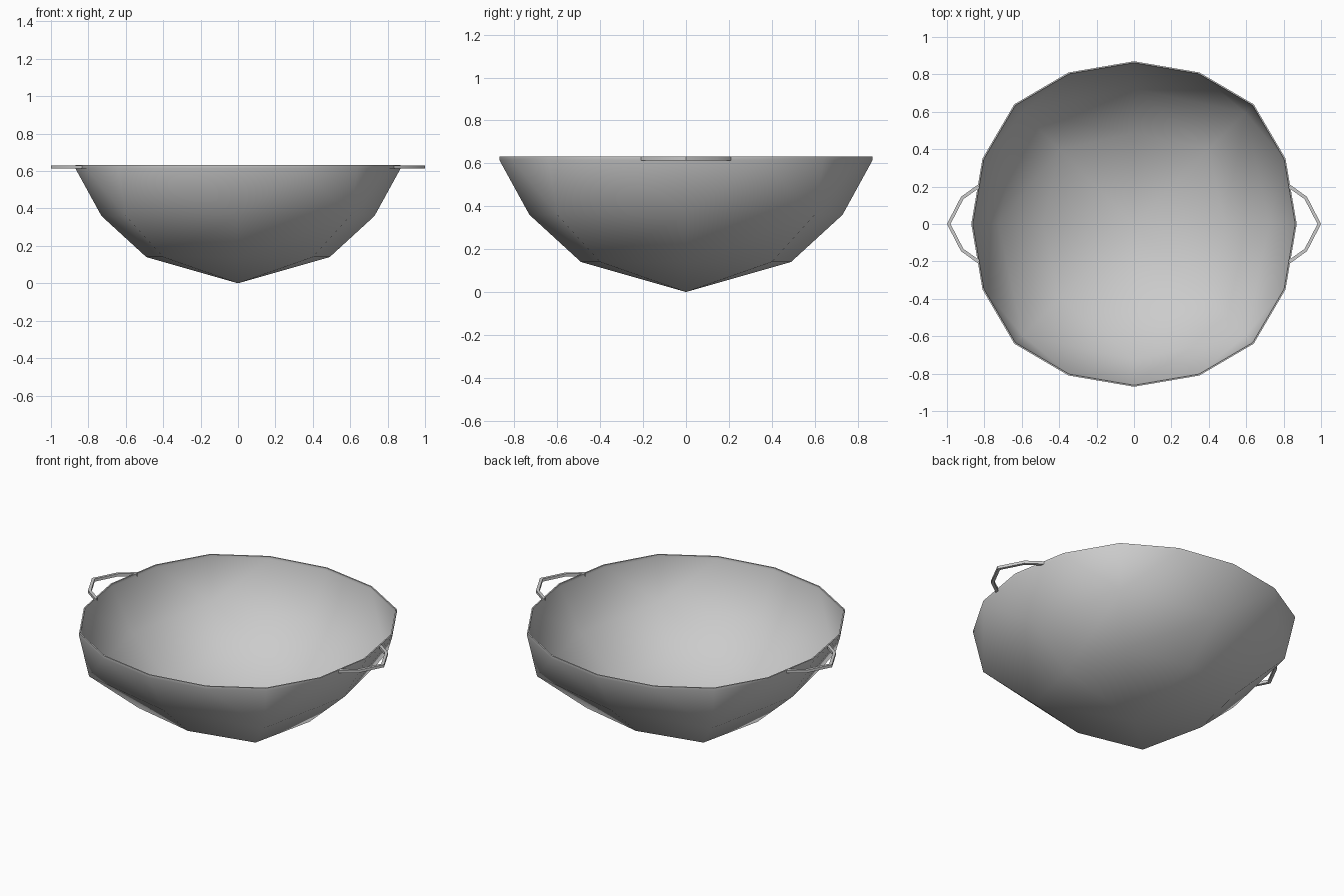
import bpy
import bmesh
from math import radians

cube = bpy.data.objects.get("Cube")
if cube:
    bpy.data.objects.remove(cube, do_unlink=True)

steel = bpy.data.materials.new("steel_grey")
steel.use_nodes = True
colour = (0.6, 0.6, 0.6, 1)
steel.diffuse_color = colour
steel.node_tree.nodes["Principled BSDF"].inputs["Base Color"].default_value = colour


def make_object(name, bm):
    mesh = bpy.data.meshes.new(name)
    bm.to_mesh(mesh)
    bm.free()
    mesh.materials.append(steel)
    obj = bpy.data.objects.new(name, mesh)
    bpy.context.collection.objects.link(obj)
    return obj


def select_only(obj):
    bpy.ops.object.select_all(action="DESELECT")
    obj.select_set(True)
    bpy.context.view_layer.objects.active = obj


def ring(bm, quarter, z):
    """Repeat the points of one quarter around the z axis."""
    verts = []
    for turn in range(4):
        for x, y in quarter:
            for _ in range(turn):
                x, y = -y, x
            verts.append(bm.verts.new((x, y, z)))
    return verts


def bridge(bm, low, high):
    n = len(low)
    for i in range(n):
        j = (i + 1) % n
        bm.faces.new((low[i], low[j], high[j], high[i]))


# Bowl: squarish rings widening from a pointed base
bm = bmesh.new()
tip = bm.verts.new((0, 0, 0))
base = ring(bm, [(0.49, 0), (0.4, 0.4)], 0.14)
belly = ring(bm, [(0.73, 0), (0.6, 0.6)], 0.36)
rim = [(0.87, 0), (0.81, 0.35), (0.64, 0.64), (0.35, 0.81)]
rim_low = ring(bm, rim, 0.615)
rim_top = ring(bm, rim, 0.632)
for i in range(8):
    bm.faces.new((tip, base[(i + 1) % 8], base[i]))
bridge(bm, base, belly)
# Each belly edge meets two rim edges
for i in range(8):
    a, b = belly[i], belly[(i + 1) % 8]
    r0, r1, r2 = (rim_low[(2 * i + k) % 16] for k in range(3))
    bm.faces.new((a, r1, r0))
    bm.faces.new((a, b, r1))
    bm.faces.new((b, r2, r1))
bridge(bm, rim_low, rim_top)
bowl = make_object("bowl", bm)
select_only(bowl)
wall = bowl.modifiers.new("wall", "SOLIDIFY")
wall.thickness = 0.008
wall.offset = -1
bpy.ops.object.modifier_apply(modifier="wall")
bpy.ops.object.shade_smooth_by_angle(angle=radians(60))

# Handles: thin bent bars, one on each side
outer = [(0.835, -0.21), (0.925, -0.145), (1.0, 0), (0.925, 0.145), (0.835, 0.21)]
inner = [(0.825, -0.195), (0.912, -0.133), (0.981, 0), (0.912, 0.133), (0.825, 0.195)]
for name, side in (("left_handle", 1), ("right_handle", -1)):
    bm = bmesh.new()
    loops = []
    for (ox, oy), (ix, iy) in zip(outer, inner):
        section = [(ox, oy, 0.614), (ox, oy, 0.631), (ix, iy, 0.631), (ix, iy, 0.614)]
        loops.append([bm.verts.new((side * x, y, z)) for x, y, z in section])
    for low, high in zip(loops, loops[1:]):
        bridge(bm, low, high)
    bm.faces.new(loops[0])
    bm.faces.new(loops[-1])
    bmesh.ops.recalc_face_normals(bm, faces=bm.faces)
    select_only(make_object(name, bm))
    bpy.ops.object.shade_smooth_by_angle(angle=radians(40))
